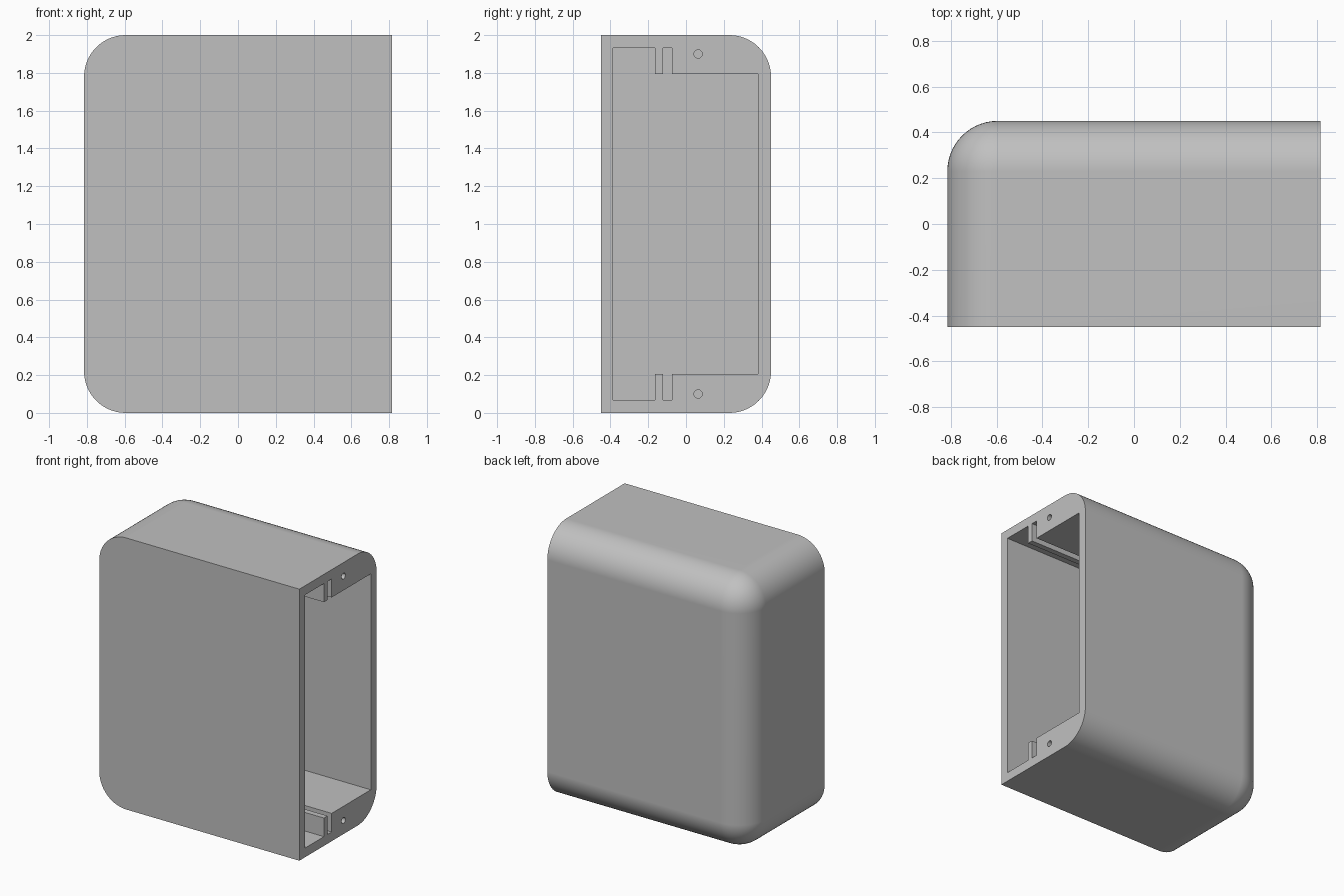
import bpy
import bmesh
from math import pi
from mathutils import Matrix, Vector

if "Cube" in bpy.data.objects:
    bpy.data.objects.remove(bpy.data.objects["Cube"], do_unlink=True)

HX, HY, H = 0.815, 0.45, 2.0   # half width, half depth, height
RADIUS = 0.22
END_WALL = 0.07
HOLE_DEPTH = 0.2

grey = bpy.data.materials.new("plain_grey")
grey.use_nodes = True
colour = (0.53, 0.53, 0.53, 1)
grey.diffuse_color = colour
grey.node_tree.nodes["Principled BSDF"].inputs["Base Color"].default_value = colour


def make_object(name, bm):
    bmesh.ops.recalc_face_normals(bm, faces=bm.faces)
    mesh = bpy.data.meshes.new(name)
    bm.to_mesh(mesh)
    bm.free()
    mesh.materials.append(grey)
    obj = bpy.data.objects.new(name, mesh)
    bpy.context.collection.objects.link(obj)
    return obj


# Shell block: every edge between the back, closed end, top and bottom is rounded
bm = bmesh.new()
bmesh.ops.create_cube(bm, size=1, matrix=Matrix.Translation((0, 0, H / 2))
                      @ Matrix.Diagonal((2 * HX, 2 * HY, H, 1)))
rounded = [e for e in bm.edges
           if all(f.calc_center_median().x < HX - 0.01
                  and f.calc_center_median().y > -HY + 0.01 for f in e.link_faces)]
# The front face keeps a sharp outline
bmesh.ops.bevel(bm, geom=rounded, offset=RADIUS, segments=14, profile=0.5,
                affect='EDGES', clamp_overlap=False)
shell = make_object("shell", bm)

# Cavity with two guide slots along the top and bottom
upper = [(-0.386, 1.932), (-0.164, 1.932), (-0.164, 1.795), (-0.122, 1.795),
         (-0.122, 1.932), (-0.074, 1.932), (-0.074, 1.795), (0.381, 1.795)]
profile = upper + [(y, H - z) for y, z in reversed(upper)]
bm = bmesh.new()
start = -HX + END_WALL
face = bm.faces.new([bm.verts.new((start, y, z)) for y, z in profile])
ext = bmesh.ops.extrude_face_region(bm, geom=[face])
moved = [v for v in ext["geom"] if isinstance(v, bmesh.types.BMVert)]
bmesh.ops.translate(bm, verts=moved, vec=Vector((HX + 0.1 - start, 0, 0)))
cutters = [make_object("cavity_cutter", bm)]

# Screw holes in the open end
for name, z in (("upper", 1.9), ("lower", 0.1)):
    bm = bmesh.new()
    bmesh.ops.create_cone(bm, cap_ends=True, segments=24, radius1=0.022,
                          radius2=0.022, depth=2 * HOLE_DEPTH,
                          matrix=Matrix.Translation((HX, 0.064, z))
                          @ Matrix.Rotation(pi / 2, 4, 'Y'))
    cutters.append(make_object(name + "_screw_hole_cutter", bm))

# Cut the shell, then discard the cutters
bpy.ops.object.select_all(action='DESELECT')
bpy.context.view_layer.objects.active = shell
shell.select_set(True)
for cutter in cutters:
    cutter.hide_render = True
    mod = shell.modifiers.new(cutter.name, 'BOOLEAN')
    mod.operation = 'DIFFERENCE'
    mod.solver = 'EXACT'
    mod.object = cutter
    bpy.ops.object.modifier_apply(modifier=mod.name)
    bpy.data.objects.remove(cutter, do_unlink=True)

# Smooth rounded edges beside flat panels
bpy.ops.object.shade_smooth_by_angle(angle=pi / 6)
weighted = shell.modifiers.new("flat_panels", 'WEIGHTED_NORMAL')
weighted.keep_sharp = True
